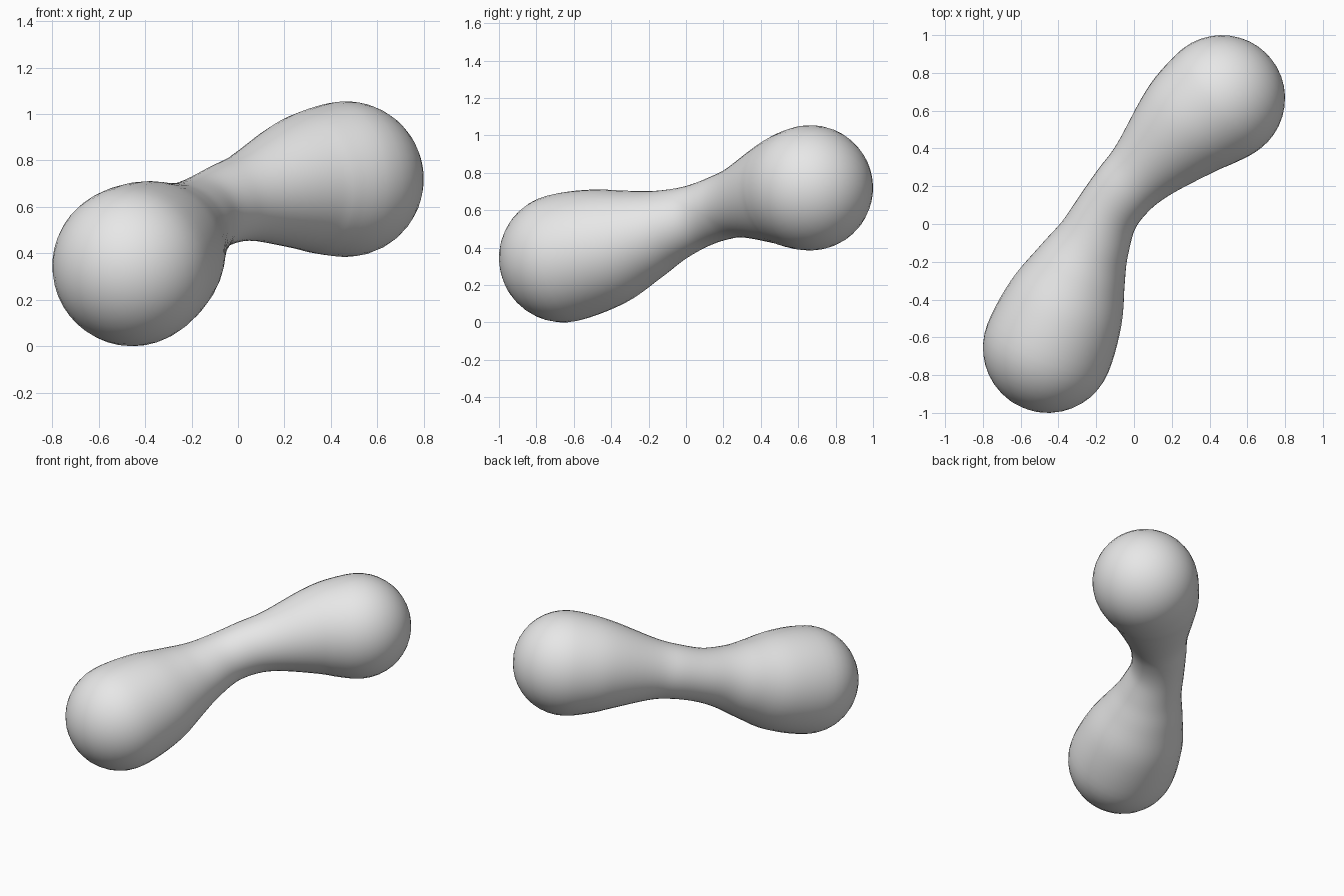
import bpy, bmesh, math
from mathutils import Vector

cube = bpy.data.objects.get("Cube")
if cube:
    bpy.data.objects.remove(cube, do_unlink=True)

# Centre line and radius (x, y, z, r) from the low lobe through the waist to the high lobe
PATH = [Vector(p) for p in (
    (-0.455, -0.655, 0.345, 0.345),
    (-0.36, -0.42, 0.405, 0.316),
    (-0.28, -0.23, 0.465, 0.250),
    (-0.215, -0.09, 0.515, 0.200),
    (-0.145, 0.055, 0.567, 0.172),
    (-0.055, 0.18, 0.612, 0.174),
    (0.05, 0.29, 0.645, 0.195),
    (0.23, 0.47, 0.69, 0.273),
    (0.335, 0.565, 0.708, 0.312),
    (0.465, 0.665, 0.72, 0.335),
)]
SIDES, STEPS, CAP = 40, 5, 10


def mirrored_end(end, neighbour):
    """Extra control point that gives a level radius at the lobe centre."""
    p = 2 * end - neighbour
    p.w = neighbour.w
    return p


def spline(points):
    """Catmull-Rom samples as (centre, radius)."""
    pts = [mirrored_end(points[0], points[1])] + points + [mirrored_end(points[-1], points[-2])]
    out = []
    for a, b, c, d in zip(pts, pts[1:], pts[2:], pts[3:]):
        for i in range(STEPS):
            t = i / STEPS
            out.append(0.5 * (2 * b + (c - a) * t + (2 * a - 5 * b + 4 * c - d) * t * t
                              + (3 * b - a - 3 * c + d) * t ** 3))
    out.append(points[-1])
    return [(p.to_3d(), p.w) for p in out]


# Rings: body sections with a round cap at each end
body = spline(PATH)
centres = [c for c, r in body]
last = len(body) - 1
tangents = [(centres[min(i + 1, last)] - centres[max(i - 1, 0)]).normalized()
            for i in range(last + 1)]
rings = [(c, r, t) for (c, r), t in zip(body, tangents)]


def cap_rings(centre, radius, axis, direction):
    angles = [math.pi / 2 * k / CAP for k in range(1, CAP)]
    return [(centre + direction * axis * radius * math.sin(a), radius * math.cos(a), axis)
            for a in angles]


rings = (cap_rings(*rings[0], -1)[::-1] + rings + cap_rings(*rings[-1], 1))
tips = (centres[0] - tangents[0] * body[0][1], centres[-1] + tangents[-1] * body[-1][1])

# Skin the rings
bm = bmesh.new()
loops = []
for centre, radius, axis in rings:
    side = axis.cross(Vector((0, 0, 1))).normalized()
    up = side.cross(axis)
    loops.append([bm.verts.new(centre + radius * (side * math.cos(a) + up * math.sin(a)))
                  for a in (2 * math.pi * k / SIDES for k in range(SIDES))])
for low, high in zip(loops, loops[1:]):
    for k in range(SIDES):
        n = (k + 1) % SIDES
        bm.faces.new((low[k], low[n], high[n], high[k]))
for tip, loop in zip(tips, (loops[0], loops[-1])):
    pole = bm.verts.new(tip)
    for k in range(SIDES):
        bm.faces.new((pole, loop[k], loop[(k + 1) % SIDES]))
bmesh.ops.recalc_face_normals(bm, faces=bm.faces)
for f in bm.faces:
    f.smooth = True

mesh = bpy.data.meshes.new("two_lobed_body")
bm.to_mesh(mesh)
bm.free()
obj = bpy.data.objects.new("two_lobed_body", mesh)
bpy.context.collection.objects.link(obj)

# Single grey colour
grey = bpy.data.materials.new("light_grey")
grey.use_nodes = True
grey.diffuse_color = (0.8, 0.8, 0.8, 1)
grey.node_tree.nodes["Principled BSDF"].inputs["Base Color"].default_value = (0.8, 0.8, 0.8, 1)
mesh.materials.append(grey)
